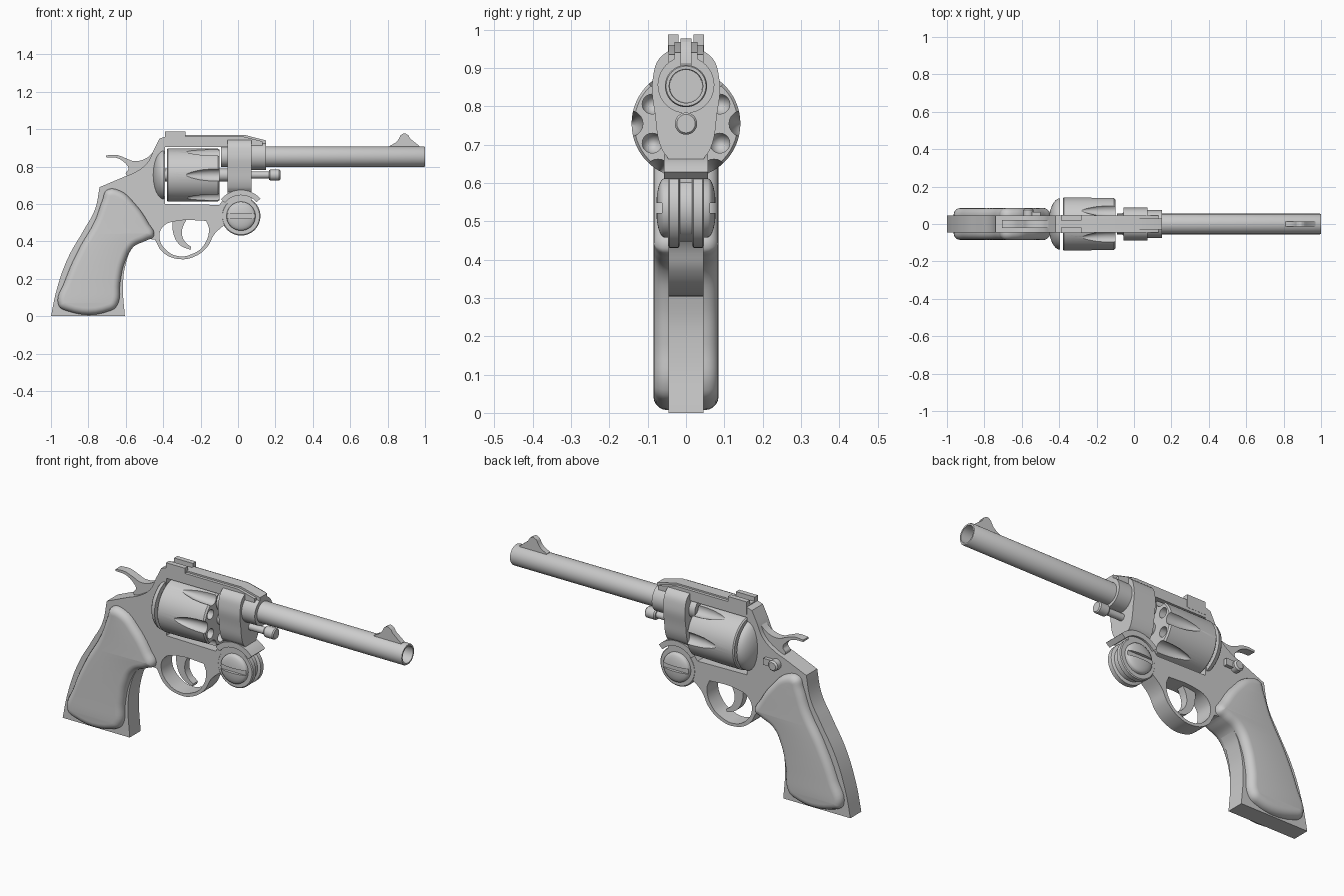
import bpy, bmesh, math
from mathutils import Matrix

if "Cube" in bpy.data.objects:
    bpy.data.objects.remove(bpy.data.objects["Cube"])

C = 1  # marks a sharp corner in a profile


def finish(ob, angle=35):
    bpy.ops.object.select_all(action='DESELECT')
    ob.select_set(True)
    bpy.context.view_layer.objects.active = ob
    bpy.ops.object.shade_smooth_by_angle(angle=math.radians(angle))
    return ob


def plate(name, loops, half, bevel=0.0, offset=0.0, along='y'):
    """Filled profile in the xz plane (or yz if along x), extruded both ways."""
    cu = bpy.data.curves.new(name, 'CURVE')
    cu.dimensions, cu.fill_mode, cu.resolution_u = '2D', 'BOTH', 6
    cu.extrude, cu.bevel_depth, cu.offset = half - bevel, bevel, -bevel
    cu.bevel_resolution = 4
    for pts in loops:
        sp = cu.splines.new('BEZIER')
        sp.bezier_points.add(len(pts) - 1)
        sp.use_cyclic_u = True
        for bp, p in zip(sp.bezier_points, pts):
            bp.co = (p[0], p[1], 0)
            t = 'VECTOR' if len(p) > 2 else 'AUTO'
            bp.handle_left_type = bp.handle_right_type = t
    tmp = bpy.data.objects.new(name + "_curve", cu)
    bpy.context.collection.objects.link(tmp)
    bpy.context.view_layer.update()
    me = bpy.data.meshes.new_from_object(tmp.evaluated_get(bpy.context.evaluated_depsgraph_get()))
    bpy.data.objects.remove(tmp)
    bm = bmesh.new()
    bm.from_mesh(me)
    m = Matrix.Rotation(math.pi / 2, 4, 'X')
    if along == 'x':
        m = Matrix.Rotation(math.pi / 2, 4, 'Z') @ m
    m = Matrix.Translation((0, offset, 0) if along == 'y' else (offset, 0, 0)) @ m
    bm.transform(m)
    return to_object(bm, name)


def to_object(bm, name):
    bmesh.ops.remove_doubles(bm, verts=bm.verts, dist=1e-5)
    bmesh.ops.recalc_face_normals(bm, faces=bm.faces)
    me = bpy.data.meshes.new(name)
    bm.to_mesh(me)
    bm.free()
    ob = bpy.data.objects.new(name, me)
    bpy.context.collection.objects.link(ob)
    return finish(ob)


def lathe(name, prof, loc=(0, 0, 0), axis='x', steps=40):
    """Profile of (distance, radius) spun about an axis."""
    bm = bmesh.new()
    vs = [bm.verts.new((t, r, 0)) for t, r in prof]
    es = [bm.edges.new(e) for e in zip(vs, vs[1:])]
    bmesh.ops.spin(bm, geom=vs + es, cent=(0, 0, 0), axis=(1, 0, 0),
                   angle=2 * math.pi, steps=steps)
    m = Matrix.Translation(loc)
    if axis == 'y':
        m = m @ Matrix.Rotation(math.pi / 2, 4, 'Z')
    bm.transform(m)
    return to_object(bm, name)


def rod(name, x0, x1, r, z):
    return lathe(name, [(x0, 0), (x0, r), (x1, r), (x1, 0)], (0, 0, z))


def box(name, x, y, z):
    bm = bmesh.new()
    bmesh.ops.create_cube(bm, size=1)
    for v in bm.verts:
        v.co = [a[0] if c < 0 else a[1] for c, a in zip(v.co, (x, y, z))]
    return to_object(bm, name)


def cut(ob, cutters):
    bpy.context.view_layer.objects.active = ob
    for c in cutters:
        c.hide_render = True
        mod = ob.modifiers.new("cut", 'BOOLEAN')
        mod.operation, mod.object, mod.solver = 'DIFFERENCE', c, 'EXACT'
        bpy.ops.object.modifier_apply(modifier=mod.name)
        bpy.data.objects.remove(c)
    finish(ob)


# main frame with cylinder window and trigger guard opening
outer = [(-1, 0, C), (-.97, .14), (-.91, .31), (-.825, .46), (-.765, .57), (-.74, .69, C),
         (-.61, .745, C), (-.55, .77), (-.485, .82), (-.45, .89), (-.42, .95, C),
         (-.39, .96, C), (.03, .96, C), (.13, .935, C), (.13, .905, C), (.07, .905, C),
         (.07, .50, C), (-.07, .49, C), (-.125, .44), (-.165, .37), (-.23, .32),
         (-.31, .305), (-.40, .34), (-.445, .41, C), (-.50, .41), (-.56, .37),
         (-.60, .28), (-.615, .16), (-.605, 0, C)]
window = [(-.39, .60, C), (-.39, .905, C), (-.05, .905, C), (-.05, .66, C), (-.10, .595, C)]
guard = [(-.40, .48), (-.32, .51), (-.17, .51, C), (-.155, .46), (-.19, .37),
         (-.24, .335), (-.31, .32), (-.38, .35), (-.42, .42)]
plate("frame", [outer, window, guard], .046)

# grip panels bulging out of both sides
grip = [(-.70, .675), (-.63, .67), (-.55, .60), (-.48, .50), (-.45, .43), (-.49, .405),
        (-.56, .37), (-.605, .29), (-.63, .18), (-.645, .06), (-.68, .03), (-.92, .03),
        (-.96, .06), (-.925, .19), (-.85, .36), (-.765, .51), (-.725, .62)]
plate("grip_panels", [grip], .085, .036)

# hammer, trigger
plate("hammer", [[(-.705, .86, C), (-.65, .862), (-.60, .845), (-.56, .83), (-.50, .84),
                  (-.46, .87), (-.43, .91, C), (-.43, .80, C), (-.56, .74, C), (-.60, .76),
                  (-.585, .79), (-.60, .815), (-.645, .845), (-.705, .85, C)]], .022)
plate("trigger", [[(-.35, .53, C), (-.345, .44), (-.31, .38), (-.255, .355, C), (-.25, .37, C),
                   (-.285, .40), (-.30, .45), (-.27, .53, C)]], .02)

# recoil shield behind the cylinder
lathe("recoil_shield", [(-.395 - .062 * math.sin(a), .138 * math.cos(a))
                        for a in [i * math.pi / 16 for i in range(9)]][::-1] + [(-.395, 0)],
      (0, 0, .755))

# cylinder with six flutes and six chambers
drum = lathe("cylinder", [(-.38, 0), (-.38, .136), (-.374, .142), (-.108, .142),
                          (-.10, .135), (-.10, 0)], (0, 0, .755), steps=60)
cutters = []
for i in range(6):
    a, b = i * math.pi / 3, (i + .5) * math.pi / 3
    cutters.append(lathe("flute_cutter", [(-.29, 0), (-.25, .016), (-.20, .028), (-.15, .033),
                                          (-.08, .034), (-.08, 0)],
                         (0, .146 * math.cos(a), .755 + .146 * math.sin(a)), steps=20))
    cutters.append(lathe("chamber_cutter", [(-.20, 0), (-.193, .014), (-.18, .024), (-.17, .026),
                                            (-.08, .026), (-.08, 0)],
                         (0, .102 * math.cos(b), .755 + .102 * math.sin(b)), steps=20))
cut(drum, cutters)
rod("cylinder_axle", -.40, -.05, .034, .755)
rod("ejector_rod", -.06, .18, .018, .755)
lathe("ejector_tip", [(.165, 0), (.165, .024), (.172, .029), (.22, .029), (.226, .024), (.226, 0)],
      (0, 0, .755))

# barrel with open bore, and its collar
lathe("barrel", [(-.09, 0), (-.09, .055), (.995, .055), (1, .052), (1, .044), (.5, .042), (.5, 0)],
      (0, 0, .853))
rod("barrel_collar", .05, .15, .074, .856)

# egg-shaped yoke carrying the barrel
half = [(.047, .60, C), (.047, .665, C), (.064, .69), (.081, .78), (.087, .87), (.062, .933)]
plate("yoke", [half + [(0, .95)] + [(-p[0],) + p[1:] for p in half[::-1]]],
      .064, offset=.009, along='x')

# hinge screw: twin discs, slotted domes, curved cover
K = (.016, 0, .535)
lathe("hinge_core", [(-.03, 0), (-.03, .088), (.03, .088), (.03, 0)], K, 'y')
for s, side in ((-1, "front"), (1, "back")):
    lathe("hinge_disc_" + side, [(s * .016, 0), (s * .016, .098), (s * .020, .104),
                                 (s * .043, .104), (s * .047, .099), (s * .047, 0)], K, 'y')
    dome = lathe("hinge_dome_" + side, [(s * .04, 0), (s * .04, .078), (s * .058, .077)] +
                 [(s * (.058 + .02 * math.sin(i * math.pi / 12)), .076 * math.cos(i * math.pi / 12))
                  for i in range(1, 7)], K, 'y')
    cut(dome, [box("slot_cutter", (-.1, .15), sorted((s * .062, s * .1)), (.522, .548))])
arc = [math.radians(42 + i * 98 / 12) for i in range(13)]
plate("hinge_cover", [[(K[0] + r * math.cos(a), K[2] + r * math.sin(a), C)
                       for r, seq in ((.14, arc), (.112, arc[::-1])) for a in seq]], .057)

# rear sight with notch, top rib
box("rear_sight_base", (-.39, -.28), (-.047, .047), (.92, .965))
for s, side in ((-1, "front"), (1, "back")):
    box("rear_sight_ear_" + side, (-.39, -.28), sorted((s * .02, s * .047)), (.95, .988))
plate("top_rib", [[(-.28, .93, C), (-.28, .968, C), (.04, .968, C), (.15, .94, C), (.15, .90, C),
                   (.0, .90, C)]], .03)

# front sight
plate("front_sight", [[(.81, .90, C), (.81, .91, C), (.85, .935), (.87, .968, C), (.89, .977),
                       (.91, .968, C), (.92, .95, C), (.97, .91, C), (.97, .90, C)]], .014)

# thumb latch on the back side
lathe("latch_button", [(.04, 0), (.04, .028), (.075, .028), (.083, .02), (.083, 0)],
      (-.565, 0, .705), 'y', 24)
box("latch_slide", (-.56, -.50), (.04, .065), (.69, .725))
